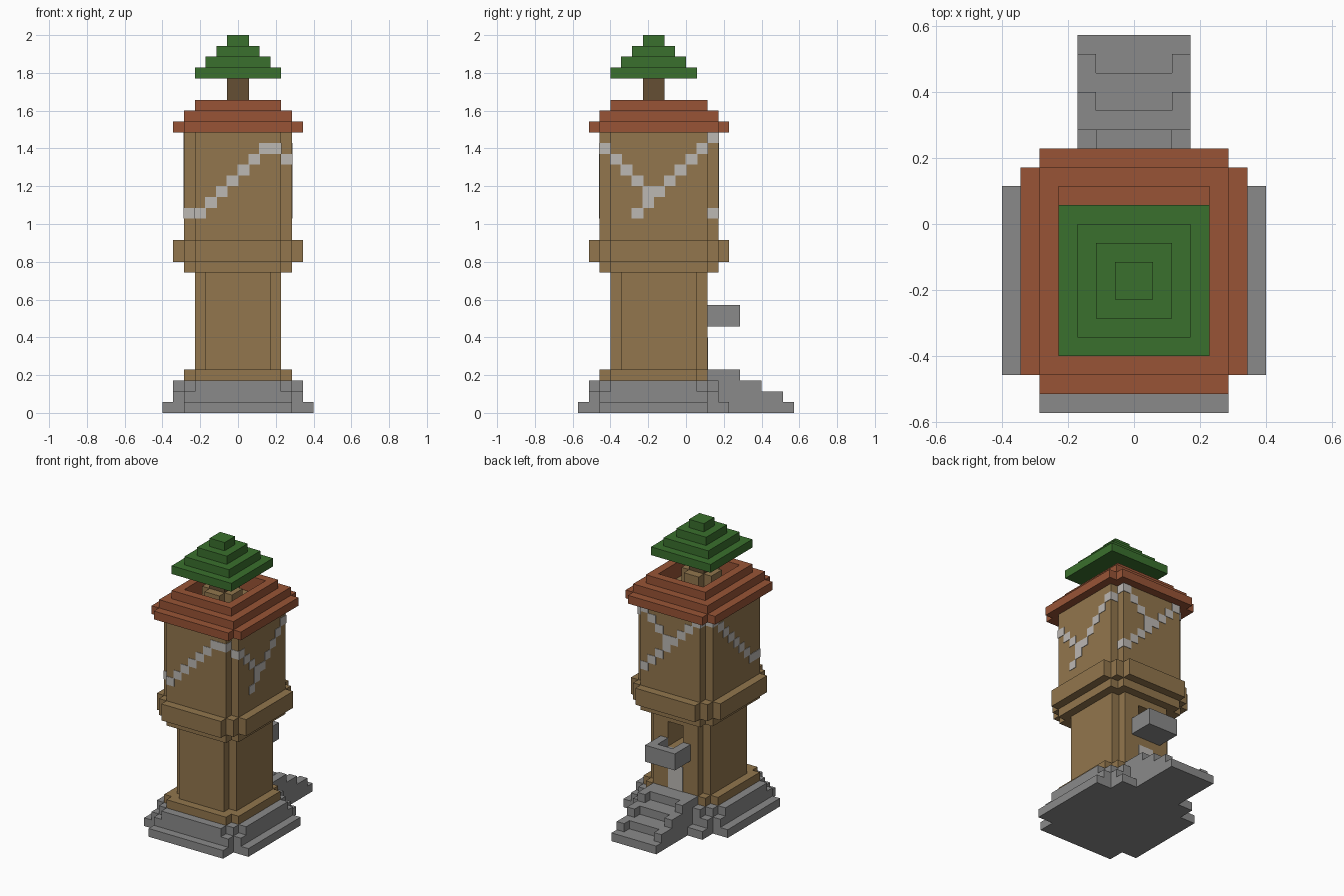
import bpy, bmesh

U = 2 / 35  # one block

cube = bpy.data.objects.get("Cube")
if cube:
    bpy.data.objects.remove(cube, do_unlink=True)


def material(name, rgb):
    lin = [((c / 255 + 0.055) / 1.055) ** 2.4 for c in rgb] + [1]
    m = bpy.data.materials.new(name)
    m.use_nodes = True
    m.diffuse_color = lin
    bsdf = m.node_tree.nodes["Principled BSDF"]
    bsdf.inputs["Base Color"].default_value = lin
    bsdf.inputs["Roughness"].default_value = 0.9
    return m


STONE = material("grey stone", (138, 138, 138))
WALL = material("tan wall", (146, 118, 77))
ROOF = material("rust roof", (152, 84, 54))
LEAF = material("leaf green", (58, 112, 45))
BARK = material("dark bark", (101, 79, 51))
PALE = material("pale stone", (188, 184, 180))


def to_object(name, bm, mat):
    bmesh.ops.recalc_face_normals(bm, faces=bm.faces)
    mesh = bpy.data.meshes.new(name)
    bm.to_mesh(mesh)
    bm.free()
    if mat:
        mesh.materials.append(mat)
    ob = bpy.data.objects.new(name, mesh)
    bpy.context.collection.objects.link(ob)
    return ob


def add_prism(bm, plan, z0, z1):
    """Extrude a plan outline, in blocks, from z0 to z1."""
    face = bm.faces.new([bm.verts.new((x * U, y * U, z0 * U)) for x, y in plan])
    top = bmesh.ops.extrude_face_region(bm, geom=[face])["geom"]
    bmesh.ops.translate(bm, vec=(0, 0, (z1 - z0) * U),
                        verts=[g for g in top if isinstance(g, bmesh.types.BMVert)])


def prism(name, plan, z0, z1, mat):
    bm = bmesh.new()
    add_prism(bm, plan, z0, z1)
    return to_object(name, bm, mat)


def rect(x0, x1, y0, y1):
    return [(x0, y0), (x1, y0), (x1, y1), (x0, y1)]


def stepped(*rects):
    """Outline of centred rectangles (half width, y0, y1), widest first."""
    back, front = [], []
    for i, (h, y0, y1) in enumerate(rects):
        if i:
            back.append((h, rects[i - 1][2]))
            front.append((h, rects[i - 1][1]))
        back.append((h, y1))
        front.append((h, y0))
    half = front[::-1] + back
    return half + [(-x, y) for x, y in reversed(half)]


def cut(ob, plan, z0, z1):
    cutter = prism("cutter", plan, z0, z1, None)
    cutter.hide_render = True
    mod = ob.modifiers.new("opening", 'BOOLEAN')
    mod.object = cutter
    mod.operation = 'DIFFERENCE'
    mod.solver = 'EXACT'
    bpy.context.view_layer.objects.active = ob
    bpy.ops.object.modifier_apply(modifier=mod.name)
    bpy.data.objects.remove(cutter, do_unlink=True)


# Stone base in three steps
prism("base_lower", stepped((7, -8, 2), (5, -10, 4)), 0, 1, STONE)
prism("base_middle", stepped((6, -8, 2), (5, -9, 3)), 1, 2, STONE)
prism("base_upper", stepped((6, -7, 1), (5, -8, 2), (4, -9, 3)), 2, 3, STONE)

# Rear stairs, worn back in the middle
prism("stair_1", rect(-3, 3, 2, 10), 0, 1, STONE)
for level, side in enumerate((9, 7, 5), 1):
    mid = side - 1
    plan = [(-3, 2), (3, 2), (3, side), (2, side), (2, mid),
            (-2, mid), (-2, side), (-3, side)]
    prism(f"stair_{level + 1}", plan, level, level + 1, STONE)

# Tower walls
prism("wall_foot", stepped((5, -7, 1), (4, -8, 2)), 3, 4, WALL)
shaft = prism("shaft", stepped((4, -6, 1), (3, -7, 2)), 4, 13, WALL)
cut(shaft, rect(-1, 1, -3, 3), 9, 12)
upper = stepped((5, -7, 2), (4, -8, 3))
prism("band_lower", upper, 13, 14, WALL)
prism("band", stepped((6, -7, 2), (5, -8, 3), (4, -9, 4)), 14, 16, WALL)
prism("upper_wall", upper, 16, 26, WALL)

# Lower door and balcony
prism("door", rect(-1, 1, 1.9, 2.06), 4, 7, PALE)
prism("balcony_floor", rect(-2, 2, 2, 5), 8, 9, STONE)
prism("balcony_rail", [(-2, 2), (-1, 2), (-1, 4), (1, 4), (1, 2),
                       (2, 2), (2, 5), (-2, 5)], 9, 10, STONE)

# Roof rings around an open planter
prism("roof_eaves", stepped((6, -8, 3), (5, -9, 4)), 26, 27, ROOF)
hole = rect(-3, 3, -6, 1)
for name, plan, z in (("roof_middle", rect(-5, 5, -8, 3), 27),
                      ("roof_top", rect(-4, 4, -7, 2), 28)):
    cut(prism(name, plan, z, z + 1, ROOF), hole, z - 1, z + 2)
prism("planter_floor", hole, 26.9, 27.1, WALL)
prism("planter", stepped((2, -4, -2), (1, -5, -1)), 27, 28.9, WALL)

# Tree
prism("trunk", rect(-1, 1, -4, -2), 28, 31, BARK)
for i in range(4):
    h = 4 - i
    prism(f"leaves_{i + 1}", rect(-h, h, -3 - h, -3 + h), 31 + i, 32 + i, LEAF)

# Pale veins: blocks set into the upper wall, nearly flush
cells = set()
for i in range(5):
    cells.add((i - 3, -8, i + 19))                       # front diagonal
    cells.add((4, i - 3, i + 20))                        # left side, rising back
for i in range(4):
    cells.add((4, i - 7, 23 - i))                        # left side, falling back
    cells.add((i, 3 - 1, i + 22))                        # rear, rising left
    cells.add((i, 2, 21 - i))                            # rear, falling left
    cells.add((-1 - i, 2, i + 22))                       # rear, rising right
for i in range(8):
    cells.add((-5, 1 - i, 25 - i))                       # right side diagonal
cells |= {(-5, -7, 18), (-4, -8, 18), (2, -8, 24), (3, -8, 24),
          (4, -4, 19), (4, -5, 18)}
bm = bmesh.new()
e = 0.05
for x, y, z in sorted(cells):
    if z < 26:
        add_prism(bm, rect(x - e, x + 1 + e, y - e, y + 1 + e), z, z + 1)
to_object("wall_veins", bm, PALE)
